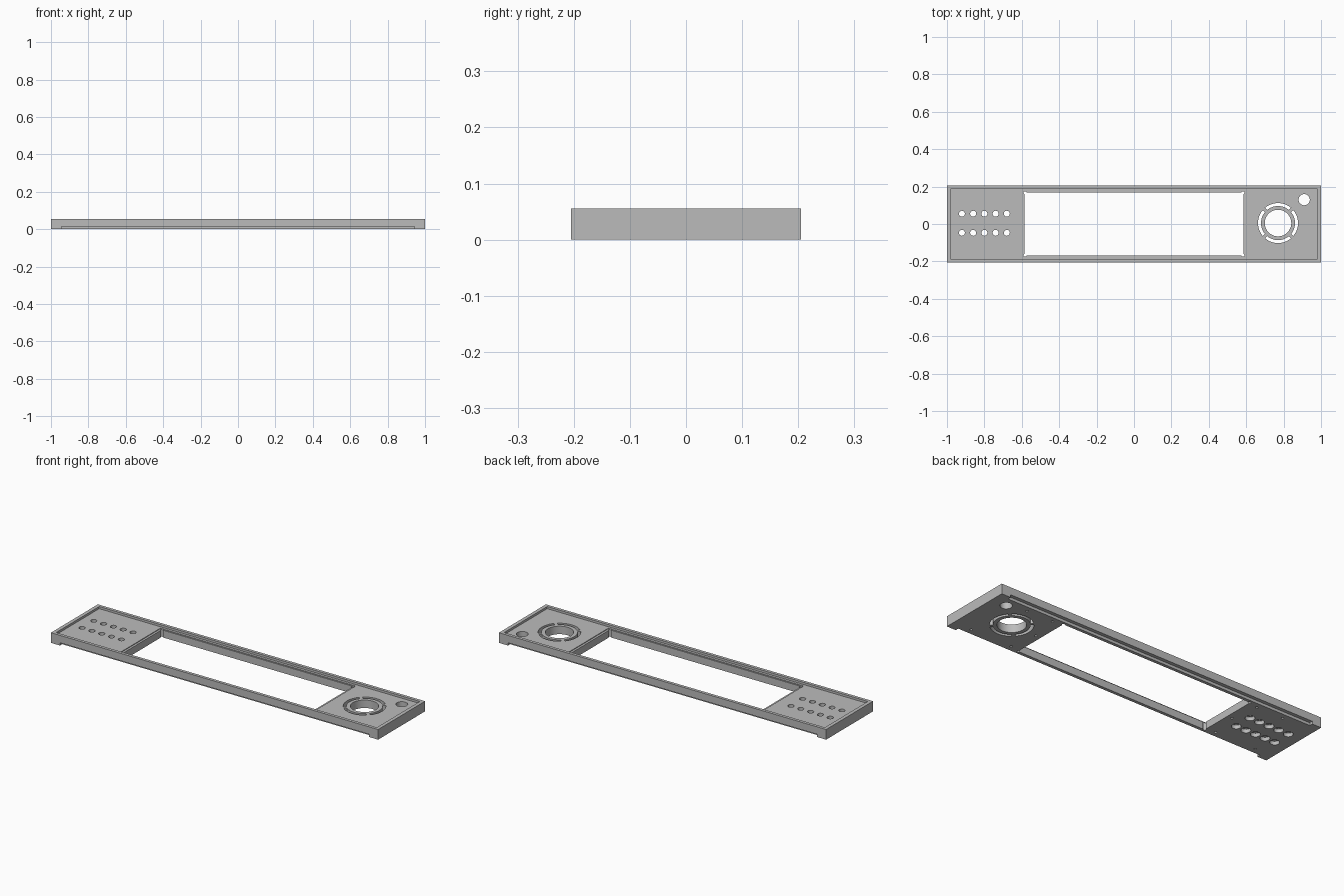
import bpy, bmesh, math

cube = bpy.data.objects.get("Cube")
if cube:
    bpy.data.objects.remove(cube, do_unlink=True)

LENGTH, WIDTH, HEIGHT = 2.0, 0.41, 0.056
FLOOR = 0.044          # level of the recessed top panel

grey = bpy.data.materials.new("plain grey")
grey.use_nodes = True
colour = (0.5, 0.5, 0.5, 1)
grey.diffuse_color = colour
grey.node_tree.nodes["Principled BSDF"].inputs["Base Color"].default_value = colour


def prism(name, points, z0, z1):
    """Extrude a closed outline between two heights."""
    bm = bmesh.new()
    face = bm.faces.new([bm.verts.new((x, y, z0)) for x, y in points])
    top = bmesh.ops.extrude_face_region(bm, geom=[face])["geom"]
    bmesh.ops.translate(bm, vec=(0, 0, z1 - z0),
                        verts=[v for v in top if isinstance(v, bmesh.types.BMVert)])
    bmesh.ops.recalc_face_normals(bm, faces=bm.faces)
    mesh = bpy.data.meshes.new(name)
    bm.to_mesh(mesh)
    bm.free()
    obj = bpy.data.objects.new(name, mesh)
    bpy.context.collection.objects.link(obj)
    return obj


def box(name, x0, x1, y0, y1, z0, z1):
    return prism(name, [(x0, y0), (x1, y0), (x1, y1), (x0, y1)], z0, z1)


def arc(cx, cy, r, start, end, steps):
    angles = [math.radians(start + (end - start) * i / steps) for i in range(steps + 1)]
    return [(cx + r * math.cos(a), cy + r * math.sin(a)) for a in angles]


def disc(name, cx, cy, r, z0, z1, sides=24):
    return prism(name, arc(cx, cy, r, 0, 360, sides)[:-1], z0, z1)


def cut(cutter):
    """Subtract a cutter from the frame and discard it."""
    mod = frame.modifiers.new("cut", "BOOLEAN")
    mod.operation = "DIFFERENCE"
    mod.solver = "EXACT"
    mod.object = cutter
    cutter.hide_render = True
    bpy.context.view_layer.objects.active = frame
    bpy.ops.object.modifier_apply(modifier=mod.name)
    bpy.data.objects.remove(cutter, do_unlink=True)


# Solid bar
frame = box("panel_frame", -LENGTH / 2, LENGTH / 2, -WIDTH / 2, WIDTH / 2, 0, HEIGHT)
frame.data.materials.append(grey)

# Recessed top panel and long window with relieved corners
cut(box("recess", -0.98, 0.98, -0.188, 0.188, FLOOR, 0.1))
cut(box("window_step", -0.597, 0.597, -0.174, 0.174, FLOOR - 0.004, 0.1))
cut(box("window", -0.585, 0.585, -0.169, 0.169, -0.1, 0.1))
for sx in (-1, 1):
    for sy in (-1, 1):
        cut(disc("corner_relief", sx * 0.583, sy * 0.167, 0.008, -0.1, 0.1, 16))

# Undercut along both long sides, leaving feet at the ends
for side in (-1, 1):
    y0, y1 = sorted((side * 0.186, side * 0.3))
    cut(box("undercut", -0.945, 0.945, y0, y1, -0.1, 0.015))

# Two rows of holes, countersunk underneath
for i in range(5):
    for y in (-0.047, 0.055):
        x = -0.92 + 0.06 * i
        cut(disc("button_hole", x, y, 0.016, -0.1, 0.1))
        cut(disc("button_counterbore", x, y, 0.024, -0.1, 0.02))

# Round opening surrounded by four arc slots, and the small corner hole
DIAL_X, DIAL_Y = 0.77, 0.005
cut(disc("dial_hole", DIAL_X, DIAL_Y, 0.071, -0.1, 0.1, 48))
for i in range(4):
    a, b = i * 90 - 40, i * 90 + 40
    outline = (arc(DIAL_X, DIAL_Y, 0.107, a, b, 14)
               + arc(DIAL_X, DIAL_Y, 0.091, b, a, 14))
    cut(prism("dial_slot", outline, -0.1, 0.1))
cut(disc("corner_hole", 0.91, 0.13, 0.03, -0.1, 0.1, 32))

# Blind screw holes underneath
for sx in (-1, 1):
    for x, y in ((0.64, 0.155), (0.8, 0.155), (0.64, -0.155), (0.89, -0.155), (0.615, 0)):
        cut(disc("screw_hole", sx * x, y, 0.007, -0.1, 0.02, 12))

bpy.ops.object.select_all(action="DESELECT")
frame.select_set(True)
bpy.context.view_layer.objects.active = frame
bpy.ops.object.shade_smooth_by_angle(angle=math.radians(30))
